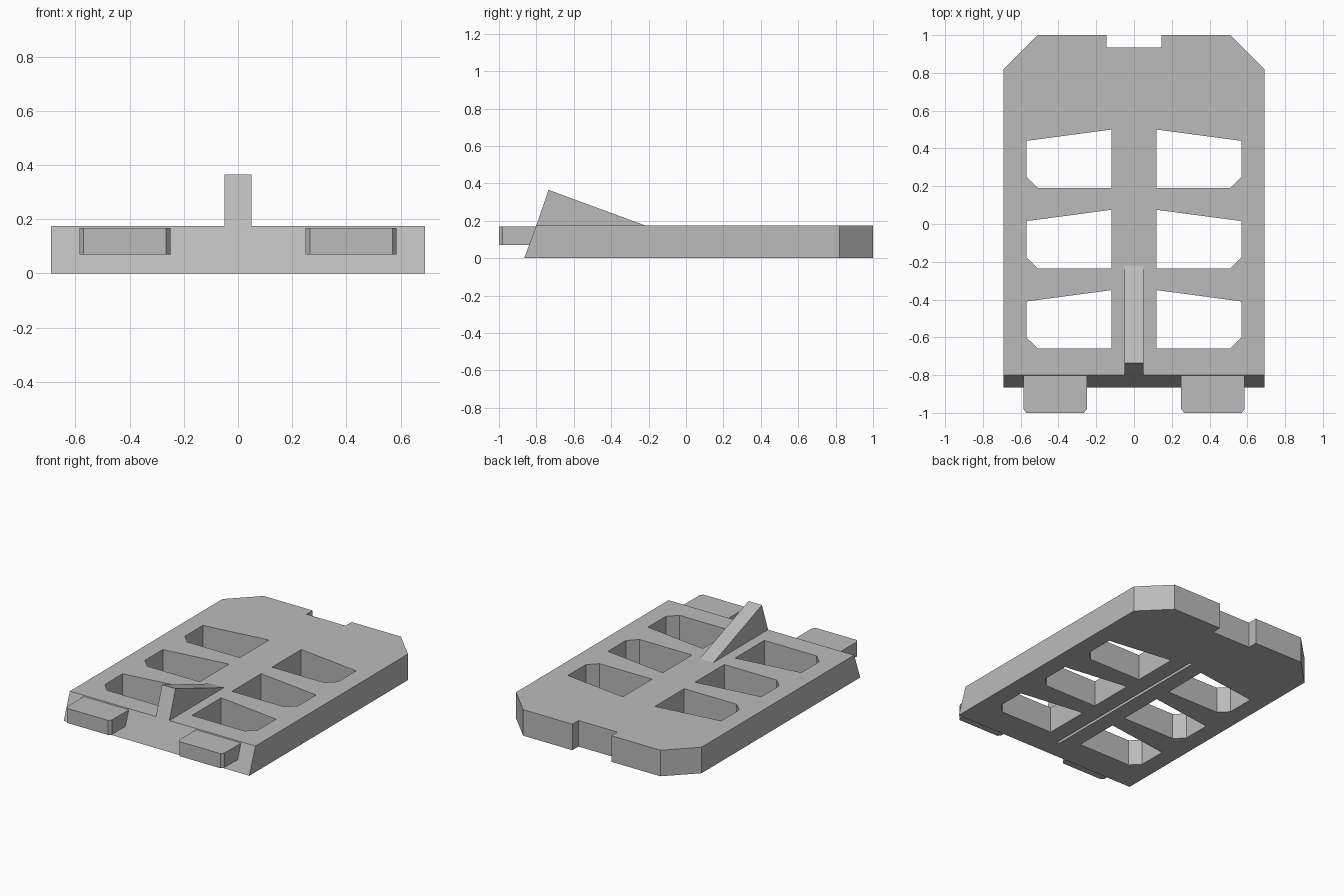
import bpy, bmesh
from mathutils import Matrix

if "Cube" in bpy.data.objects:
    bpy.data.objects.remove(bpy.data.objects["Cube"])

grey = bpy.data.materials.new("plain grey")
grey.diffuse_color = (0.5, 0.5, 0.5, 1)
grey.use_nodes = True
grey.node_tree.nodes["Principled BSDF"].inputs["Base Color"].default_value = grey.diffuse_color


def prism(name, pts, lo, hi, axis="z"):
    """Extrude a flat outline along z, or a (y, z) side outline along x."""
    bm = bmesh.new()
    place = (lambda a, b, c: (a, b, c)) if axis == "z" else (lambda a, b, c: (c, a, b))
    low = [bm.verts.new(place(a, b, lo)) for a, b in pts]
    high = [bm.verts.new(place(a, b, hi)) for a, b in pts]
    bm.faces.new(low)
    bm.faces.new(high)
    n = len(pts)
    for i in range(n):
        j = (i + 1) % n
        bm.faces.new((low[i], low[j], high[j], high[i]))
    bmesh.ops.recalc_face_normals(bm, faces=bm.faces)
    me = bpy.data.meshes.new(name)
    bm.to_mesh(me)
    bm.free()
    me.materials.append(grey)
    ob = bpy.data.objects.new(name, me)
    bpy.context.collection.objects.link(ob)
    return ob


def cut(target, cutter):
    mod = target.modifiers.new("cut", "BOOLEAN")
    mod.operation, mod.solver, mod.object = "DIFFERENCE", "EXACT", cutter
    bpy.context.view_layer.objects.active = target
    bpy.ops.object.modifier_apply(modifier="cut")
    bpy.data.objects.remove(cutter)


TOP = 0.175

# Plate: chamfered back corners, notch in the back edge, leaning front edge
half = [(0.69, -0.865), (0.69, 0.82), (0.51, 1.0), (0.145, 1.0), (0.145, 0.935)]
plate = prism("plate", half + [(-x, y) for x, y in reversed(half)], 0, TOP)
for v in plate.data.vertices:
    if v.co.y < -0.8 and v.co.z > 0.1:
        v.co.y = -0.80

# Six windows, three on each side
window = [(0.12, 0.50), (0.57, 0.44), (0.57, 0.25), (0.51, 0.19), (0.12, 0.19)]
for row in range(3):
    for side in (-1, 1):
        cut(plate, prism("window_cutter",
                         [(side * x, y - 0.425 * row) for x, y in window], -0.1, 0.3))

# Narrow groove along the underside
cut(plate, prism("groove_cutter",
                 [(-0.01, -0.74), (0.01, -0.74), (0.01, 0.55), (-0.01, 0.55)], -0.1, 0.03))

# Upright fin, flush with the leaning front edge
prism("fin", [(-0.80, TOP), (-0.735, 0.365), (-0.22, TOP)], -0.05, 0.05, "x")

# Two front tabs with small corner chamfers
tab = [(0.25, -0.80), (0.25, -0.98), (0.265, -1.0), (0.57, -1.0), (0.585, -0.98), (0.585, -0.80)]
for side, name in ((-1, "left_tab"), (1, "right_tab")):
    prism(name, [(side * x, y) for x, y in tab], 0.07, 0.168)
